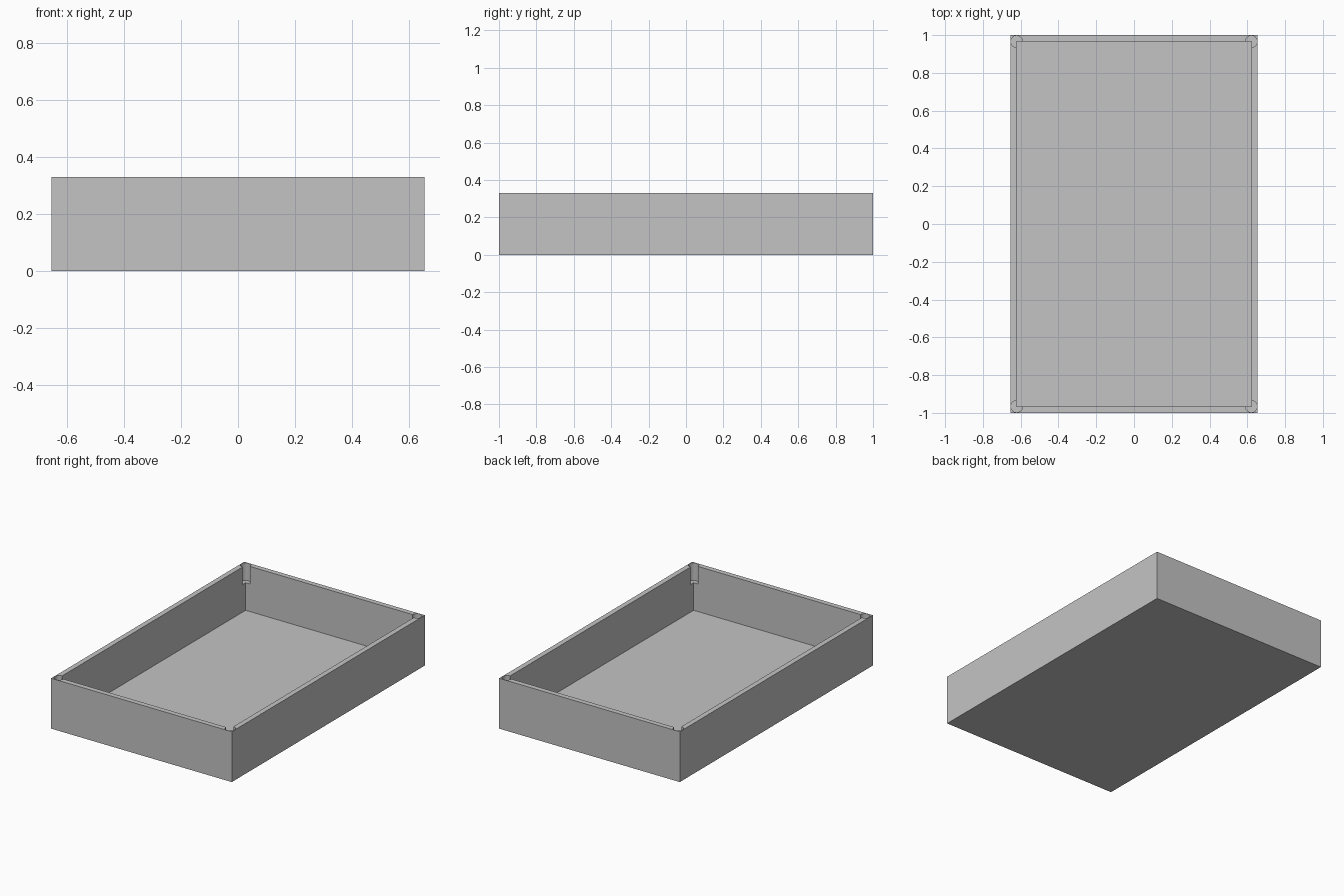
import bpy

cube = bpy.data.objects.get("Cube")
if cube:
    bpy.data.objects.remove(cube, do_unlink=True)

WIDTH, LENGTH, HEIGHT = 1.31, 2.0, 0.33
WALL = 0.034
HOLE_RADIUS, HOLE_DEPTH = 0.031, 0.115

grey = bpy.data.materials.new("plain grey")
grey.use_nodes = True
colour = (0.55, 0.55, 0.55, 1)
grey.diffuse_color = colour
grey.node_tree.nodes["Principled BSDF"].inputs["Base Color"].default_value = colour


def box(name, size, bottom):
    """Box centred on x and y, standing on the given height."""
    bpy.ops.mesh.primitive_cube_add(size=1, location=(0, 0, bottom + size[2] / 2))
    obj = bpy.context.object
    obj.name = name
    obj.scale = size
    bpy.ops.object.transform_apply(location=True, rotation=False, scale=True)
    obj.data.materials.append(grey)
    return obj


def cut(target, cutter):
    """Subtract the cutter from the target, then discard it."""
    cutter.hide_render = True
    mod = target.modifiers.new("cut", 'BOOLEAN')
    mod.operation = 'DIFFERENCE'
    mod.solver = 'EXACT'
    mod.object = cutter
    bpy.context.view_layer.objects.active = target
    bpy.ops.object.modifier_apply(modifier=mod.name)
    bpy.data.objects.remove(cutter, do_unlink=True)


# Open tray with a hollow interior
tray = box("tray", (WIDTH, LENGTH, HEIGHT), 0)
inner_x, inner_y = WIDTH / 2 - WALL, LENGTH / 2 - WALL
cut(tray, box("cavity_cutter", (inner_x * 2, inner_y * 2, HEIGHT), WALL))

# Round socket sunk into the top of each inner corner
for sx in (-1, 1):
    for sy in (-1, 1):
        bpy.ops.mesh.primitive_cylinder_add(
            vertices=32, radius=HOLE_RADIUS, depth=HOLE_DEPTH * 2,
            location=(sx * inner_x, sy * inner_y, HEIGHT))
        socket = bpy.context.object
        socket.name = "socket_cutter"
        socket.data.materials.append(grey)
        cut(tray, socket)

# Smooth the socket walls, keep the edges sharp
bpy.ops.object.select_all(action='DESELECT')
tray.select_set(True)
bpy.context.view_layer.objects.active = tray
bpy.ops.object.shade_smooth_by_angle()
